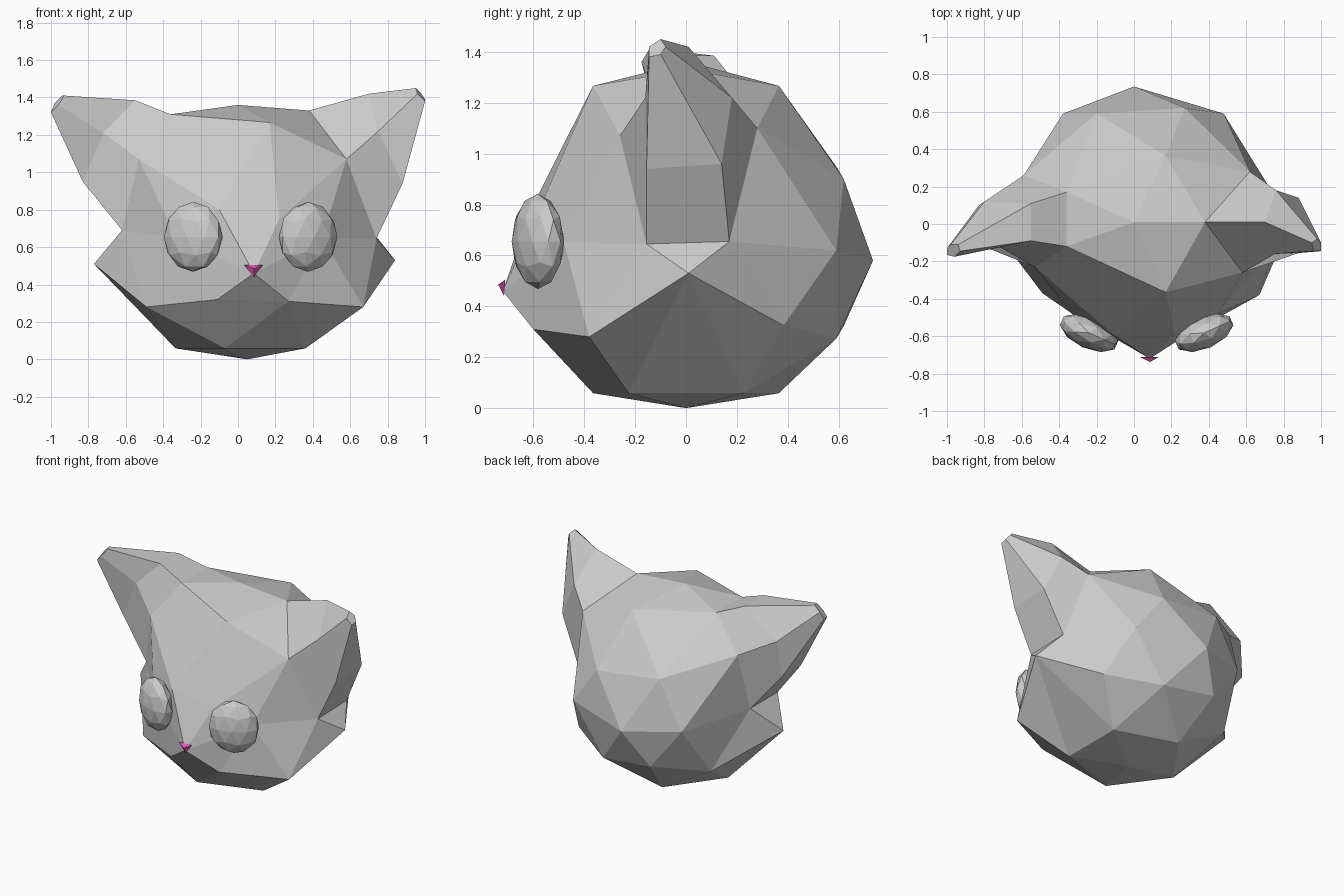
import bpy, bmesh
from math import radians, cos, sin, sqrt
from mathutils import Vector, Matrix

if "Cube" in bpy.data.objects:
    bpy.data.objects.remove(bpy.data.objects["Cube"])


def finish(bm, name):
    bmesh.ops.recalc_face_normals(bm, faces=bm.faces)
    mesh = bpy.data.meshes.new(name)
    bm.to_mesh(mesh)
    bm.free()
    ob = bpy.data.objects.new(name, mesh)
    bpy.context.collection.objects.link(ob)
    return ob


# Head: a 42-point icosphere, stretched and then sculpted by a few moved points
bm = bmesh.new()
bmesh.ops.create_icosphere(bm, subdivisions=2, radius=1)
unit = {v: v.co.normalized() for v in bm.verts}


def pick(angle, z):
    r = sqrt(max(0, 1 - z * z))
    d = Vector((r * cos(radians(angle)), r * sin(radians(angle)), z))
    return max(unit, key=lambda v: unit[v].dot(d))


for v, u in unit.items():
    v.co = (0.05 + 0.73 * u.x, 0.73 * u.y, 0.62 + (0.76 if u.z > 0 else 0.66) * u.z)

A, B, C = 0.447, 0.526, 0.851   # latitudes of the icosphere rings
moves = [
    # crown, chin and back
    (0, 1, (0, 0.01, 1.36)), (0, -1, (0.05, 0, 0)),
    (90, 0, (0.0, 0.735, 0.58)), (72, A, (0.27, 0.62, 0.90)), (108, B, (-0.20, 0.59, 0.95)),
    # muzzle and face
    (-90, 0, (0.085, -0.72, 0.46)), (-108, -A, (-0.11, -0.60, 0.32)),
    (-72, -B, (0.27, -0.60, 0.31)), (-36, -A, (0.67, -0.38, 0.28)),
    (-144, -B, (-0.49, -0.37, 0.28)), (-72, A, (0.22, -0.59, 0.75)),
    (-108, B, (-0.10, -0.60, 0.80)), (-54, 0, (0.45, -0.48, 0.65)),
    (-126, 0, (-0.33, -0.48, 0.65)),
    # cheeks
    (0, -B, (0.84, 0.01, 0.53)), (180, -A, (-0.77, 0.0, 0.51)),
]
for angle, z, co in moves:
    pick(angle, z).co = co


def ear(centre, base, mid, tip):
    """Open the fan around one point and draw its rim out in two steps."""
    hub = pick(*centre)
    ring = []
    for angle, z, co in base:
        v = pick(angle, z)
        v.co = co
        ring.append(v)
    del unit[hub]
    bmesh.ops.delete(bm, geom=[hub], context='VERTS')
    for points in (mid, tip):
        new = [bm.verts.new(p) for p in points]
        n = len(new)
        for i in range(n):
            j = (i + 1) % n
            bm.faces.new((ring[i], ring[j], new[j], new[i]))
        ring = new
    bm.faces.new(ring)


# Right ear, five sided
ear((0, A),
    [(0, C, (0.38, 0.01, 1.33)), (-36, B, (0.58, -0.26, 1.07)), (-18, 0, (0.74, -0.155, 0.645)),
     (18, 0, (0.74, 0.17, 0.655)), (36, B, (0.62, 0.28, 1.10))],
    [(0.70, 0.01, 1.42), (0.75, -0.16, 1.22), (0.88, -0.155, 0.94),
     (0.88, 0.14, 0.96), (0.76, 0.18, 1.22)],
    [(0.95, -0.10, 1.45), (0.96, -0.145, 1.42), (1.0, -0.145, 1.38),
     (1.0, -0.10, 1.39), (0.98, -0.08, 1.42)])

# Left ear, six sided
ear((180, B),
    [(144, C, (-0.36, 0.17, 1.31)), (-144, C, (-0.36, -0.12, 1.31)),
     (-144, A, (-0.53, -0.23, 1.07)), (-162, 0, (-0.62, -0.15, 0.69)),
     (162, 0, (-0.62, 0.16, 0.69)), (144, A, (-0.59, 0.26, 1.10))],
    [(-0.55, 0.11, 1.385), (-0.55, -0.09, 1.385), (-0.72, -0.12, 1.21),
     (-0.83, -0.11, 0.95), (-0.83, 0.10, 0.95), (-0.80, 0.12, 1.20)],
    [(-0.94, -0.11, 1.41), (-0.93, -0.145, 1.41), (-0.96, -0.175, 1.36),
     (-1.0, -0.165, 1.32), (-1.0, -0.13, 1.32), (-0.98, -0.11, 1.37)])
finish(bm, "head")

# Eyes: flattened faceted balls turned outward
for name, x, turn in (("left_eye", -0.24, -24), ("right_eye", 0.375, 24)):
    bm = bmesh.new()
    bmesh.ops.create_icosphere(bm, subdivisions=2, radius=1)
    m = (Matrix.Translation((x, -0.582, 0.655)) @ Matrix.Rotation(radians(turn), 4, 'Z')
         @ Matrix.Diagonal((0.168, 0.085, 0.187, 1)))
    bmesh.ops.transform(bm, matrix=m, verts=bm.verts)
    finish(bm, name)

# Nose: tiny pink pyramid
bm = bmesh.new()
for p in ((0.03, -0.71, 0.505), (0.135, -0.71, 0.505), (0.085, -0.715, 0.44),
          (0.085, -0.738, 0.485)):
    bm.verts.new(p)
bmesh.ops.convex_hull(bm, input=bm.verts)
nose = finish(bm, "nose")
pink = bpy.data.materials.new("pink")
pink.diffuse_color = (0.75, 0.1, 0.45, 1)
pink.use_nodes = True
pink.node_tree.nodes["Principled BSDF"].inputs["Base Color"].default_value = pink.diffuse_color
nose.data.materials.append(pink)
